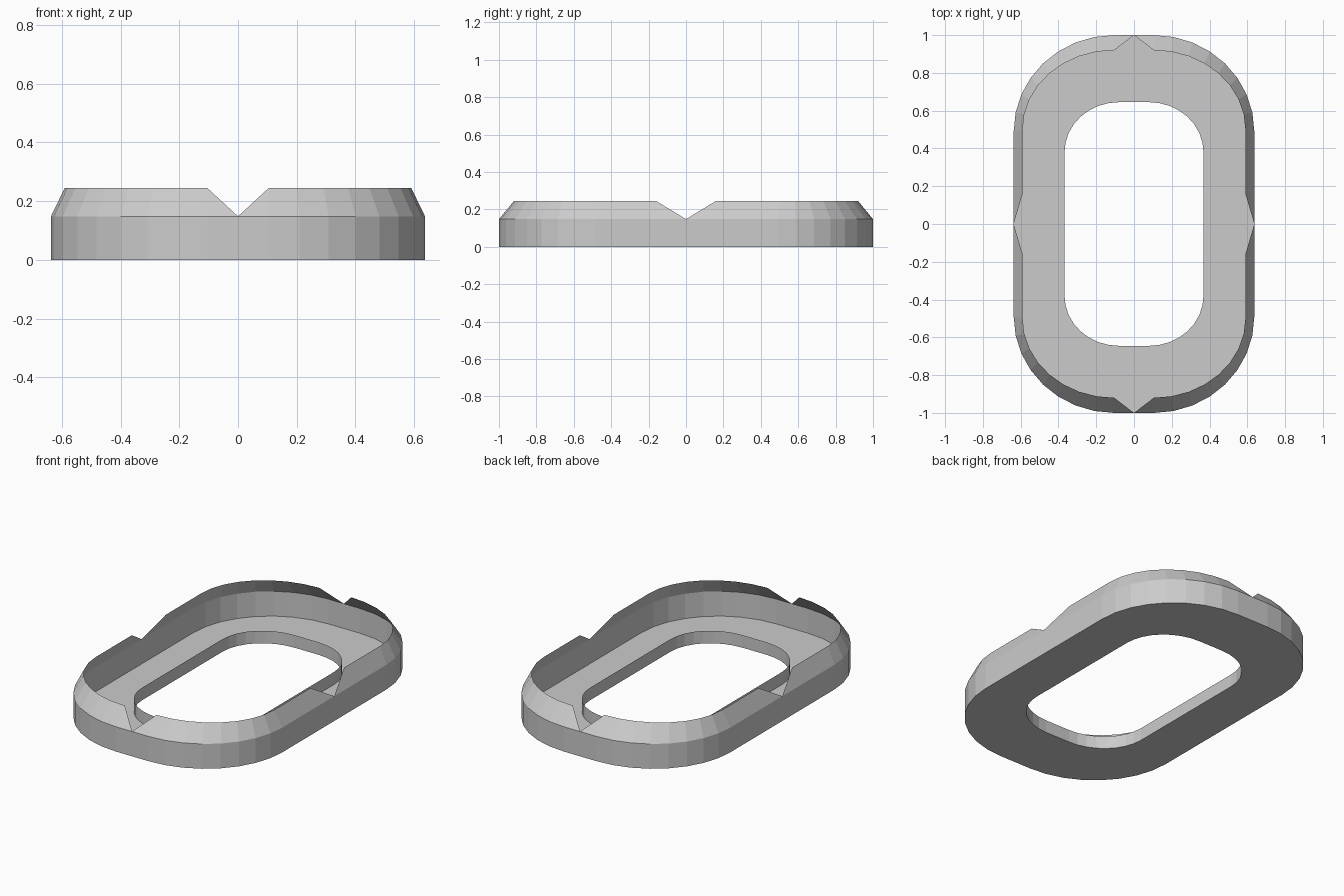
import bpy, bmesh
from math import sin, cos, pi

if "Cube" in bpy.data.objects:
    bpy.data.objects.remove(bpy.data.objects["Cube"])

SEG = 8


def quarter(rx, ry, flat_x, flat_y, z):
    """One quarter of a rounded outline, from the side middle to the end middle."""
    arc = [(flat_x + (rx - flat_x) * cos(pi / 2 * i / SEG),
            flat_y + (ry - flat_y) * sin(pi / 2 * i / SEG), z) for i in range(SEG + 1)]
    return [(rx, 0, z)] + arc + [(0, ry, z)]


def part(name, low, high):
    """Skin two quarter outlines and mirror the strip on both axes."""
    bm = bmesh.new()
    a = [bm.verts.new(p) for p in low]
    b = [bm.verts.new(p) for p in high]
    last = len(a) - 1
    for i in range(last):
        bm.faces.new((a[i], a[i + 1], b[i + 1], b[i]))
    # collapse doubled points (the notch corner becomes a triangle)
    bmesh.ops.remove_doubles(bm, verts=bm.verts[:], dist=0.0005)
    mesh = bpy.data.meshes.new(name)
    bm.to_mesh(mesh)
    bm.free()
    obj = bpy.data.objects.new(name, mesh)
    bpy.context.collection.objects.link(obj)
    mod = obj.modifiers.new("mirror", 'MIRROR')
    mod.use_axis = (True, True, False)
    return obj


# Key outlines
base = quarter(0.637, 1.0, 0.105, 0.49, 0)
shoulder = quarter(0.637, 1.0, 0.105, 0.49, 0.148)
rim = quarter(0.59, 0.92, 0.105, 0.50, 0.245)
hole_low = quarter(0.368, 0.645, 0.08, 0.38, 0)
hole_high = quarter(0.368, 0.645, 0.08, 0.38, 0.075)

# V notches: the rim stops short of each side and end middle
rim[0] = (0.59, 0.16, 0.245)
rim[-1] = rim[-2]

part("outer_wall", base, shoulder)
part("sloped_rim", shoulder, rim)
part("floor_ring", hole_low, base)
part("inner_lip", hole_high, hole_low)

# Floor faces downward, as the underside of the open shell
bpy.data.objects["floor_ring"].data.flip_normals()
for p in bpy.data.objects["floor_ring"].data.polygons:
    if p.normal.z > 0:
        bpy.data.objects["floor_ring"].data.flip_normals()
        break
